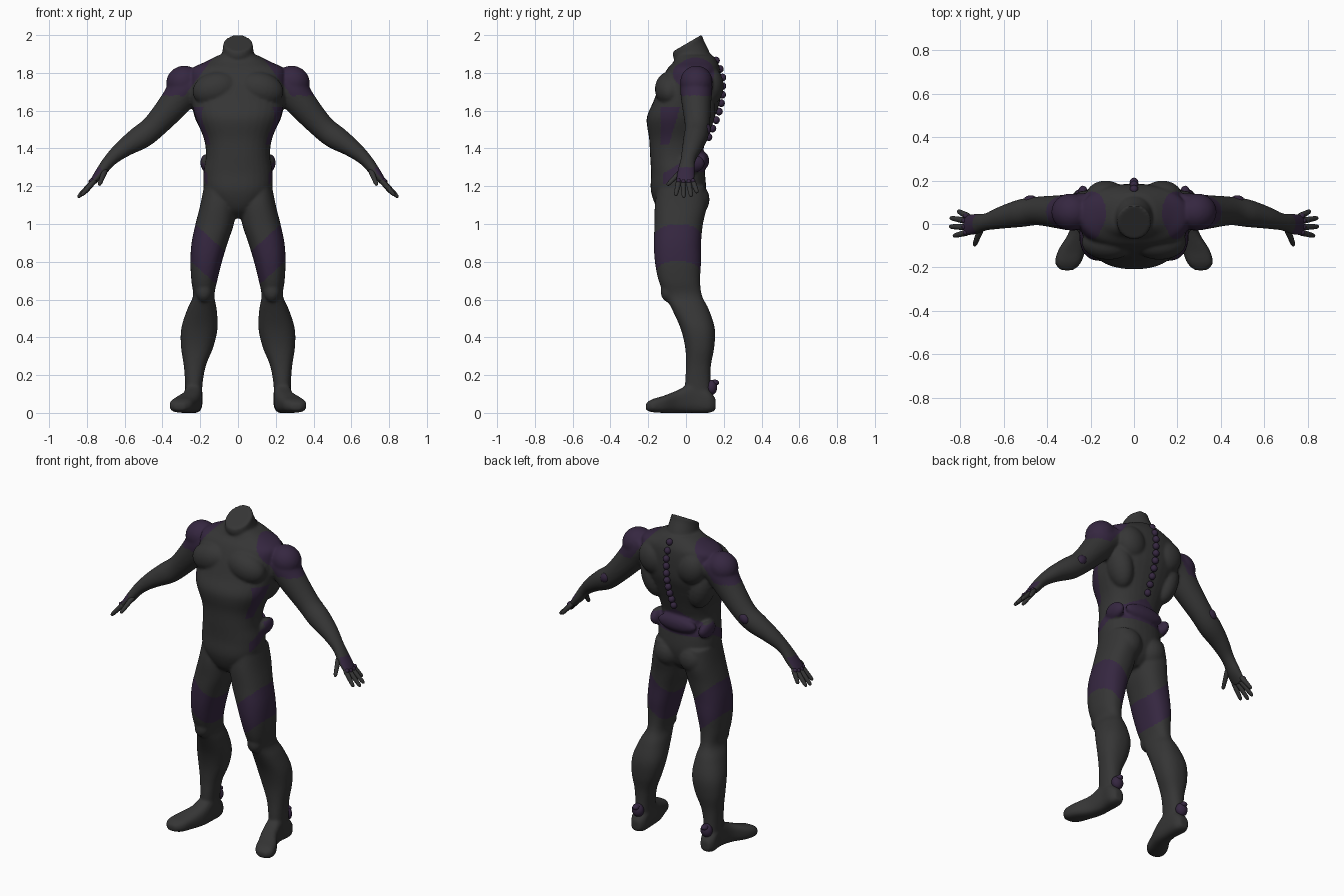
import bpy, bmesh, math
from mathutils import Vector, Matrix

cube = bpy.data.objects.get("Cube")
if cube:
    bpy.data.objects.remove(cube, do_unlink=True)


def material(name, rgb):
    m = bpy.data.materials.new(name)
    m.use_nodes = True
    m.diffuse_color = (*rgb, 1)
    bsdf = m.node_tree.nodes["Principled BSDF"]
    bsdf.inputs["Base Color"].default_value = (*rgb, 1)
    bsdf.inputs["Roughness"].default_value = 0.8
    return m


GREY = material("charcoal suit", (0.036, 0.036, 0.036))
PURPLE = material("dark purple panels", (0.036, 0.02, 0.052))


def catmull(rows, steps=5):
    """Smoothly interpolate rows of section numbers."""
    out = []
    for i in range(len(rows) - 1):
        a, b = rows[max(i - 1, 0)], rows[i]
        c, d = rows[i + 1], rows[min(i + 2, len(rows) - 1)]
        for s in range(steps):
            t = s / steps
            out.append([q + t / 2 * (r - p + t * (2 * p - 5 * q + 4 * r - w + t * (3 * (q - r) + w - p)))
                        for p, q, r, w in zip(a, b, c, d)])
    return out + [list(rows[-1])]


def loft(bm, rings, power=2.0, sides=32):
    """Skin rings given as centre, radius vector u and radius vector v."""
    loops = []
    for c, u, v in rings:
        loop = []
        for k in range(sides):
            a = math.tau * k / sides
            ca, sa = math.cos(a), math.sin(a)
            cu = math.copysign(abs(ca) ** (2 / power), ca)
            sv = math.copysign(abs(sa) ** (2 / power), sa)
            loop.append(bm.verts.new(Vector(c) + Vector(u) * cu + Vector(v) * sv))
        loops.append(loop)
    for lo, hi in zip(loops, loops[1:]):
        for k in range(sides):
            n = (k + 1) % sides
            bm.faces.new((lo[k], lo[n], hi[n], hi[k]))
    bm.faces.new(loops[0][::-1])
    bm.faces.new(loops[-1])


def stacked(bm, rows, side=1, power=2.3):
    """Loft upright sections: z, x low, x high, y front, y back."""
    loft(bm, [((side * (a + b) / 2, (f + k) / 2, z), ((b - a) / 2, 0, 0), (0, (k - f) / 2, 0))
              for z, a, b, f, k in catmull(rows)], power)


def ball(bm, centre, radii, tilt=0.0, segs=24):
    mat = Matrix.Translation(centre) @ Matrix.Rotation(tilt, 4, 'Y') @ Matrix.Diagonal((*radii, 1))
    bmesh.ops.create_uvsphere(bm, u_segments=segs, v_segments=segs // 2, radius=1, matrix=mat)


def finish(bm, name, mat):
    bmesh.ops.recalc_face_normals(bm, faces=bm.faces[:])
    me = bpy.data.meshes.new(name)
    bm.to_mesh(me)
    bm.free()
    me.materials.append(mat)
    me.shade_smooth()
    ob = bpy.data.objects.new(name, me)
    bpy.context.scene.collection.objects.link(ob)
    return ob


body = bmesh.new()

# Torso
torso = [(1.03, .05, -.09, .03), (1.08, .11, -.15, .08), (1.17, .175, -.185, .105),
         (1.27, .183, -.185, .10), (1.36, .17, -.19, .085), (1.45, .18, -.195, .11),
         (1.56, .225, -.208, .15), (1.65, .245, -.172, .18), (1.75, .25, -.135, .185),
         (1.82, .245, -.10, .18), (1.86, .17, -.065, .165), (1.895, .1, -.05, .14)]
stacked(body, [(z, -w, w, f, k) for z, w, f, k in torso])

# Neck with a slanted top
loft(body, [((0, .05, 1.80), (.11, 0, 0), (0, .1, .02)),
            ((0, .035, 1.88), (.088, 0, 0), (0, .088, .035)),
            ((0, .012, 1.93), (.08, 0, 0), (0, .082, .042)),
            ((0, .008, 1.958), (.078, 0, 0), (0, .077, .045))])

leg = [(1.2, .03, .18, -.15, .10), (1.1, .012, .2, -.165, .11), (1.0, .022, .225, -.167, .09),
       (.9, .055, .246, -.17, .08), (.8, .085, .252, -.165, .08), (.7, .11, .247, -.145, .075),
       (.62, .125, .238, -.112, .085), (.55, .113, .268, -.075, .12), (.45, .108, .3, -.03, .152),
       (.35, .13, .302, -.005, .15), (.25, .17, .287, 0, .132), (.15, .188, .28, -.005, .13),
       (.05, .19, .28, 0, .14)]
foot = [(.157, .21, .265, .015, .075), (.12, .19, .285, 0, .12), (.04, .188, .282, 0, .16),
        (-.04, .195, .3, 0, .122), (-.12, .222, .348, 0, .09), (-.18, .245, .362, .004, .072),
        (-.213, .28, .335, .015, .05)]
arm = [(.20, .06, 1.76, .09, .08), (.28, .055, 1.715, .095, .085), (.335, .055, 1.64, .082, .078),
       (.44, .06, 1.52, .066, .066), (.52, .05, 1.455, .065, .064), (.61, .03, 1.395, .048, .052),
       (.68, .01, 1.335, .034, .04), (.73, 0, 1.27, .028, .048), (.775, -.005, 1.215, .016, .05)]

for s in (1, -1):
    # Legs and feet
    stacked(body, leg, s)
    loft(body, [((s * (a + b) / 2, y, (lo + hi) / 2), ((b - a) / 2, 0, 0), (0, 0, (hi - lo) / 2))
                for y, a, b, lo, hi in catmull(foot)], 2.8)
    # Arms and palms
    loft(body, [((s * x, y, z), (s * .73 * ru, 0, .68 * ru), (0, rv, 0))
                for x, y, z, ru, rv in catmull(arm)])
    # Muscles: chest, shoulder, shoulder blade, flank, seat, kneecap
    ball(body, (s * .118, -.085, 1.715), (.125, .08, .09), s * .25)
    ball(body, (s * .29, .055, 1.752), (.092, .086, .085), s * .5)
    ball(body, (s * .13, .13, 1.73), (.09, .07, .1), s * .3)
    ball(body, (s * .165, .07, 1.6), (.072, .085, .14), s * .25)
    ball(body, (s * .085, .045, 1.13), (.085, .08, .09))
    ball(body, (s * .18, -.09, .645), (.045, .045, .06))
    # Raised hip guard
    ball(body, (s * .165, .03, 1.32), (.034, .07, .05), s * .15)
# Raised lower back plate
ball(body, (0, .085, 1.335), (.13, .038, .05))

body_ob = finish(body, "body", GREY)

# Fuse the body and soften the joins
fuse = body_ob.modifiers.new("Fuse", 'REMESH')
fuse.mode = 'VOXEL'
fuse.voxel_size = 0.008
soften = body_ob.modifiers.new("Soften", 'SMOOTH')
soften.factor = 0.5
soften.iterations = 6
bpy.context.view_layer.update()
fused = bpy.data.meshes.new_from_object(body_ob.evaluated_get(bpy.context.evaluated_depsgraph_get()))
body_ob.modifiers.clear()
body_ob.data = fused
fused.name = "body"
fused.materials.clear()
fused.materials.append(GREY)
fused.materials.append(PURPLE)


def is_panel(c, n):
    x, y, z = abs(c.x), c.y, c.z
    shoulder = .09 < x < .46 and z > 1.68 and z > 1.88 - 1.3 * (x - .13) and z < 1.9
    flank = x < .26 and 1.42 < z < 1.62 and -.135 < y < -.03 - .3 * (1.62 - z)
    belt = x < .23 and y > -.01 and 1.275 < z < 1.36 + max(0, .07 - .5 * x)
    strap = x < .23 and -.12 < y < .01 and abs(z - 1.31 - .6 * y) < .03
    thigh = z < 1.06 and .73 + .9 * (x - .17) < z < .93 + .9 * (x - .15)
    hand = x > .725 and z < 1.3 and n.z > .25
    return shoulder or flank or belt or strap or thigh or hand


for p in fused.polygons:
    p.material_index = int(is_panel(p.center, p.normal))
fused.shade_smooth()

# Spine ridge
spine = bmesh.new()
for i in range(10):
    z = 1.46 + i * .045
    y = .115 + .078 * math.sin(min(1, (z - 1.45) / .26) * math.pi / 2) - max(0, z - 1.79) * .45
    ball(spine, (0, y, z), (.02, .02, .021), segs=12)
finish(spine, "spine_ridge", PURPLE)

fingers = [((.765, .036, 1.225), (.81, .06, 1.165)), ((.77, .014, 1.22), (.845, .028, 1.145)),
           ((.77, -.014, 1.22), (.848, -.012, 1.14)), ((.765, -.038, 1.225), (.83, -.055, 1.15)),
           ((.705, -.025, 1.28), (.735, -.1, 1.205))]
for s, label in ((1, "left"), (-1, "right")):
    # Fingers and thumb
    bm = bmesh.new()
    knuckles = bmesh.new()
    for base, tip in fingers:
        a, b = Vector(base), Vector(tip)
        a.x *= s
        b.x *= s
        d = (b - a).normalized()
        u = d.cross(Vector((0, 1, 0))).normalized()
        v = d.cross(u)
        loft(bm, [(a.lerp(b, t), u * r, v * r) for t, r in
                  ((-.2, .012), (.1, .015), (.5, .013), (.85, .011), (.96, .008), (1, .003))], sides=12)
        ball(knuckles, a.lerp(b, .05) + Vector((s * .006, 0, .007)), (.013, .012, .013), segs=12)
    finish(bm, label + "_fingers", GREY)
    finish(knuckles, label + "_knuckles", PURPLE)
    # Elbow pad
    bm = bmesh.new()
    ball(bm, (s * .475, .108, 1.5), (.036, .024, .028), s * .75)
    finish(bm, label + "_elbow_pad", PURPLE)
    # Heel guard
    bm = bmesh.new()
    ball(bm, (s * .235, .135, .135), (.036, .03, .04))
    ball(bm, (s * .235, .152, .16), (.02, .024, .016))
    finish(bm, label + "_heel_guard", PURPLE)
